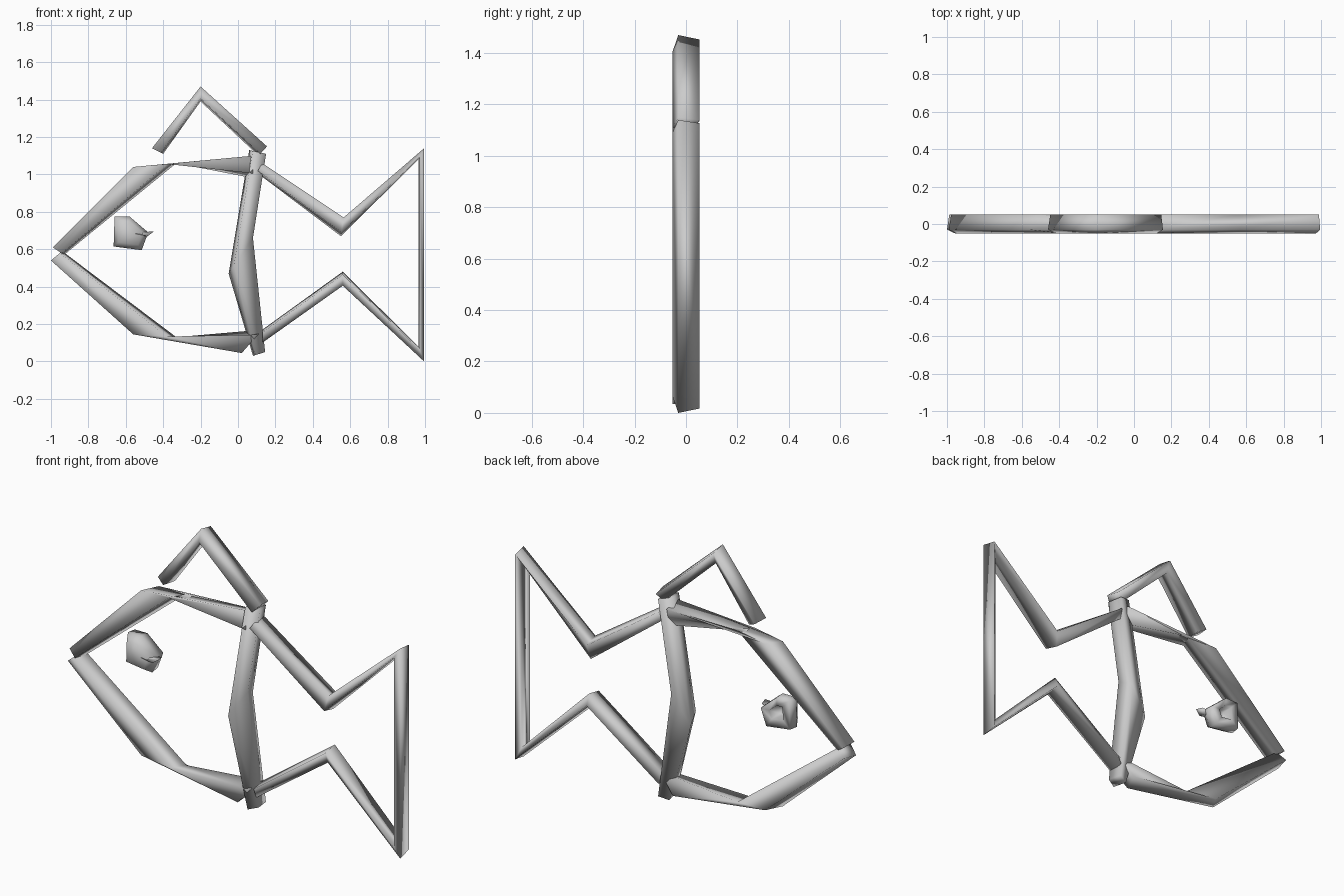
import bpy
import bmesh
from math import sin, cos, radians

cube = bpy.data.objects.get("Cube")
if cube:
    bpy.data.objects.remove(cube, do_unlink=True)

GREY = (0.6, 0.6, 0.6, 1.0)
grey = bpy.data.materials.new("plain grey")
grey.use_nodes = True
grey.diffuse_color = GREY
grey.node_tree.nodes["Principled BSDF"].inputs["Base Color"].default_value = GREY


def finish(name, bm):
    bmesh.ops.recalc_face_normals(bm, faces=bm.faces)
    for face in bm.faces:
        face.smooth = True
    mesh = bpy.data.meshes.new(name)
    bm.to_mesh(mesh)
    bm.free()
    mesh.materials.append(grey)
    obj = bpy.data.objects.new(name, mesh)
    bpy.context.collection.objects.link(obj)
    return obj


def skin(bm, rings, cap_ends=True):
    """Join neighbouring rings with quads and close both ends."""
    for a, b in zip(rings, rings[1:]):
        n = len(a)
        for i in range(n):
            j = (i + 1) % n
            bm.faces.new((a[i], a[j], b[j], b[i]))
    if cap_ends:
        bm.faces.new(rings[0])
        bm.faces.new(rings[-1])


def rod(name, stations, depth=0.06, y=0.0):
    """Four-sided rod; each station is its outer and inner edge (x, z)."""
    bm = bmesh.new()
    tilt = cos(radians(30))
    rings = []
    for (ox, oz), (ix, iz) in stations:
        ring = []
        for angle in (-30, 60, 150, 240):
            w = cos(radians(angle)) / tilt / 2
            ring.append(bm.verts.new(((ox + ix) / 2 + w * (ox - ix),
                                      y + depth * sin(radians(angle)),
                                      (oz + iz) / 2 + w * (oz - iz))))
        rings.append(ring)
    skin(bm, rings)
    return finish(name, bm)


# Back and belly of the body
rod("upper_body", [((-0.99, 0.61), (-0.93, 0.57)),
                   ((-0.56, 1.04), (-0.33, 1.06)),
                   ((0.08, 1.10), (0.08, 0.98))])
rod("lower_body", [((-1.0, 0.54), (-0.94, 0.59)),
                   ((-0.56, 0.145), (-0.33, 0.13)),
                   ((0.02, 0.045), (0.13, 0.17))])

# Upright bar between body and tail, pinched into a blade at the middle
rod("gill_bar", [((0.15, 1.11), (0.06, 1.13)),
                 ((0.08, 0.66), (-0.05, 0.47)),
                 ((0.145, 0.05), (0.08, 0.03))])

# Tail outline
rod("tail", [((0.13, 1.06), (0.10, 1.01)),
             ((0.565, 0.77), (0.55, 0.67)),
             ((0.995, 1.14), (0.965, 1.08)),
             ((0.995, 0.0), (0.965, 0.08)),
             ((0.56, 0.405), (0.56, 0.48)),
             ((0.13, 0.10), (0.13, 0.17))])

# Fin on the back
rod("top_fin", [((-0.46, 1.14), (-0.40, 1.11)),
                ((-0.20, 1.47), (-0.20, 1.39)),
                ((0.155, 1.15), (0.11, 1.10))])

# Eye: faceted block with a hollow in its rear
outline = [(-0.66, 0.775), (-0.58, 0.775), (-0.48, 0.69),
           (-0.515, 0.595), (-0.665, 0.615)]
cx, cz = -0.58, 0.69
bm = bmesh.new()
rings = [[bm.verts.new((cx + (x - cx) * s, y, cz + (z - cz) * s))
          for x, z in outline]
         for s, y in ((0.7, -0.045), (1.0, 0.0), (0.95, 0.052),
                      (0.45, 0.052), (0.3, 0.0))]
skin(bm, rings)
finish("eye", bm)

# Crease at the rear corner of the eye
rod("eye_crease", [((-0.55, 0.69), (-0.55, 0.68)),
                   ((-0.45, 0.695), (-0.49, 0.665))], depth=0.03, y=-0.02)
